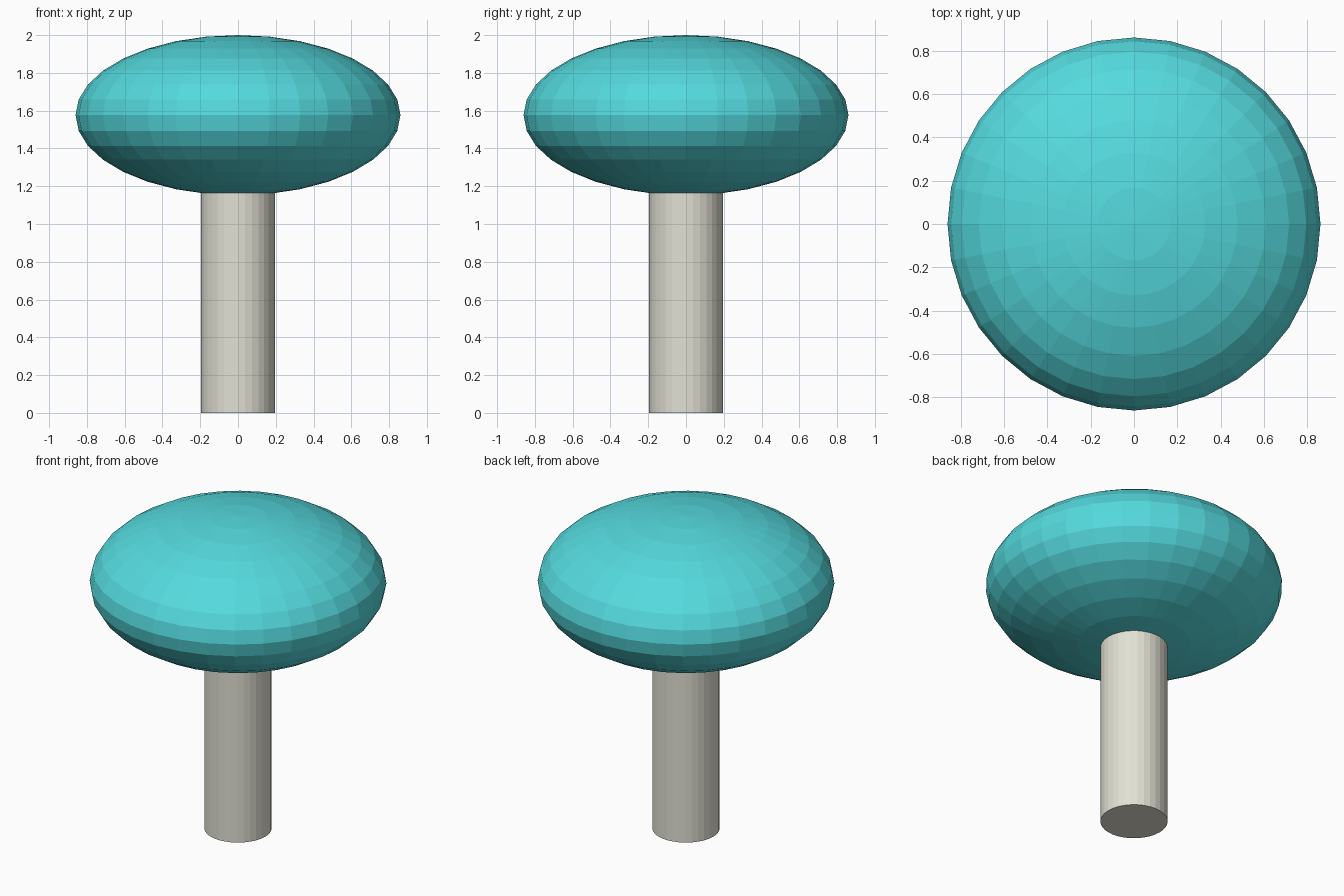
import bpy

cube = bpy.data.objects.get("Cube")
if cube:
    bpy.data.objects.remove(cube, do_unlink=True)


def make_material(name, rgb):
    mat = bpy.data.materials.new(name)
    mat.use_nodes = True
    color = (*rgb, 1.0)
    mat.diffuse_color = color
    mat.node_tree.nodes["Principled BSDF"].inputs["Base Color"].default_value = color
    return mat


def finish(name, mat):
    obj = bpy.context.object
    obj.name = name
    obj.data.name = name
    obj.data.materials.append(mat)
    return obj


teal = make_material("teal", (0.09, 0.70, 0.73))
ivory = make_material("ivory", (0.76, 0.75, 0.66))

CAP_CENTRE = 1.576
CAP_RADIUS = 0.86
CAP_HALF_HEIGHT = 0.424
STEM_RADIUS = 0.195
STEM_TOP = 1.2

# Stem: a plain faceted cylinder ending just inside the cap
bpy.ops.mesh.primitive_cylinder_add(vertices=32, radius=STEM_RADIUS, depth=STEM_TOP,
                                    location=(0, 0, STEM_TOP / 2))
finish("stem", ivory)

# Cap: a flattened faceted sphere
bpy.ops.mesh.primitive_uv_sphere_add(segments=32, ring_count=16, radius=1,
                                     location=(0, 0, CAP_CENTRE))
cap = finish("cap", teal)
cap.scale = (CAP_RADIUS, CAP_RADIUS, CAP_HALF_HEIGHT)
bpy.ops.object.transform_apply(location=False, rotation=False, scale=True)
